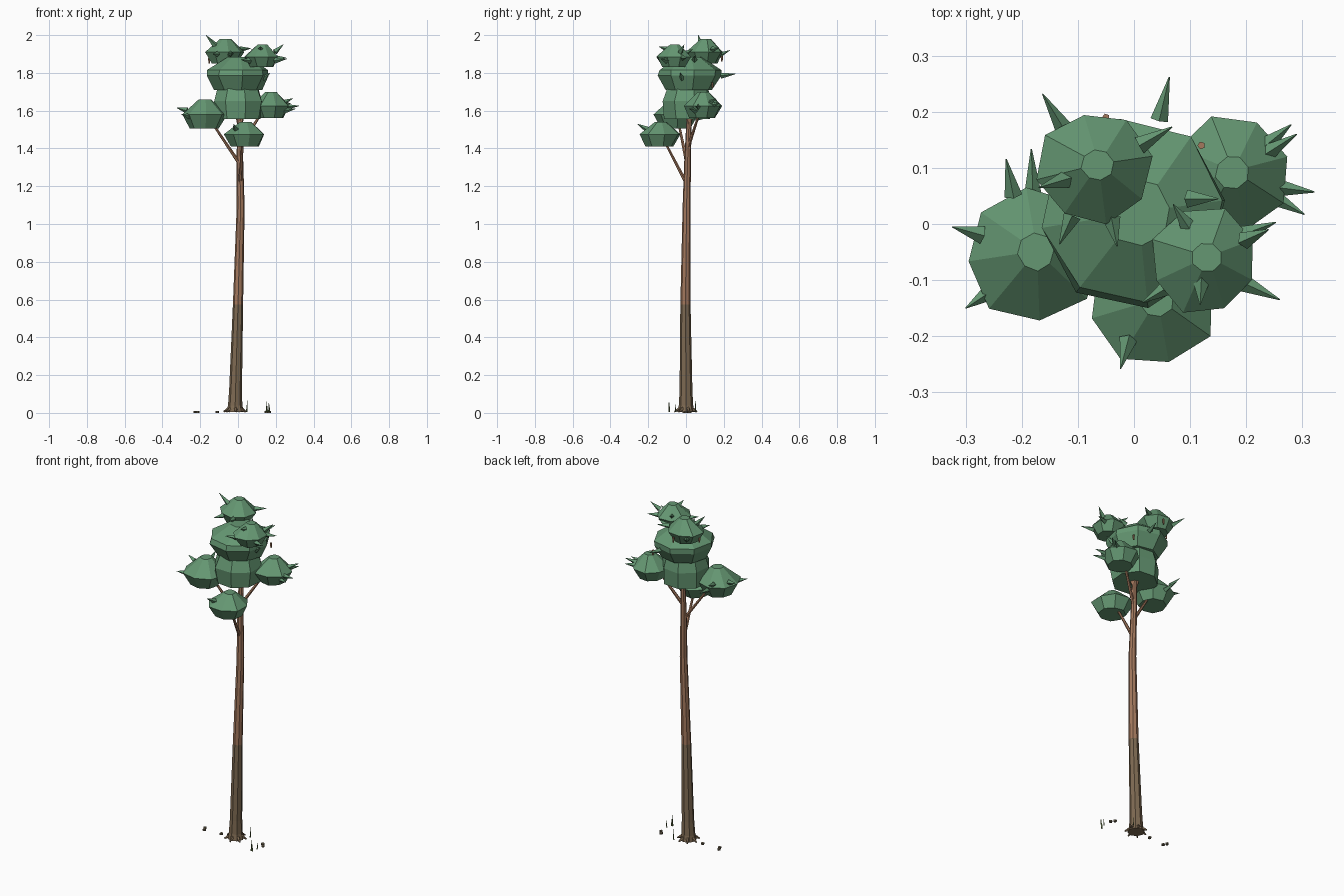
import bpy, bmesh, math, random
from mathutils import Vector

random.seed(4)


def mat(name, rgb):
    m = bpy.data.materials.new(name)
    m.diffuse_color = (*rgb, 1)
    return m


LEAF = mat("leaf_green", (0.13, 0.31, 0.17))
BARK_LOW = mat("bark_dark", (0.21, 0.145, 0.085))
BARK_UP = mat("bark_light", (0.37, 0.19, 0.11))
GRASS = mat("grass_green", (0.12, 0.17, 0.06))
STONE = mat("fallen_leaf", (0.16, 0.13, 0.08))


def loft(name, rings, sides, material, spin=0.0, jitter=0.0, axis=None):
    """Skin rings of (x, y, z, radius), capped at both ends."""
    bm = bmesh.new()
    q = Vector(axis).to_track_quat('Z', 'Y') if axis else None
    loops = []
    for x, y, z, r in rings:
        loop = []
        for i in range(sides):
            a = spin + math.tau * i / sides
            k = r * (1 + random.uniform(-jitter, jitter))
            v = Vector((k * math.cos(a), k * math.sin(a), 0))
            if q:
                v = q @ v
            loop.append(bm.verts.new(v + Vector((x, y, z))))
        loops.append(loop)
    for a, b in zip(loops, loops[1:]):
        for i in range(sides):
            j = (i + 1) % sides
            bm.faces.new((a[i], a[j], b[j], b[i]))
    bm.faces.new(loops[0][::-1])
    bm.faces.new(loops[-1])
    me = bpy.data.meshes.new(name)
    bm.to_mesh(me)
    bm.free()
    me.materials.append(material)
    ob = bpy.data.objects.new(name, me)
    bpy.context.collection.objects.link(ob)
    return ob


def limb(name, p, q, r0, r1, sides, material):
    d = Vector(q) - Vector(p)
    return loft(name, [(*p, r0), (*q, r1)], sides, material, axis=d)


# trunk: dark lower part, light upper part
loft("trunk_lower", [(-0.015, 0, 0.005, 0.046), (-0.015, 0, 0.04, 0.038),
                     (-0.013, 0, 0.12, 0.034), (0, -0.003, 0.575, 0.027)], 8, BARK_LOW)
loft("trunk_upper", [(0, -0.003, 0.575, 0.027), (0.014, 0.003, 1.09, 0.021),
                     (0.01, 0.008, 1.32, 0.018), (0.01, 0.018, 1.6, 0.013)], 8, BARK_UP)

# roots around the base
for i in range(7):
    a = math.tau * i / 7 + 0.3
    c, s = math.cos(a), math.sin(a)
    limb("root", (-0.015 + 0.028 * c, 0.028 * s, 0.025),
         (-0.015 + 0.062 * c, 0.062 * s, 0.006), 0.012, 0.004, 5, BARK_LOW)

# branches reaching the leaf clusters
for p, q in [((0.01, 0, 1.22), (0.025, -0.115, 1.44)),
             ((0.008, 0.005, 1.32), (-0.14, -0.04, 1.54)),
             ((0.01, 0.01, 1.40), (0.13, 0.075, 1.60)),
             ((0.01, 0.015, 1.50), (-0.06, 0.08, 1.86)),
             ((0.01, 0.015, 1.52), (0.11, -0.055, 1.85))]:
    limb("branch", p, q, 0.010, 0.006, 6, BARK_UP)


# leaf clusters: low faceted domes
def cluster(name, x, y, r, zb, zm, zt, spin):
    loft(name, [(x, y, zb, r * 0.66), (x, y, zm, r),
                (x + 0.005, y + 0.005, zt, r * 0.28)], 8, LEAF, spin, 0.06)


cluster("top_left_leaves", -0.07, 0.10, 0.102, 1.85, 1.91, 1.98, 0.2)
cluster("top_right_leaves", 0.125, -0.065, 0.096, 1.83, 1.885, 1.95, 0.4)
cluster("left_leaves", -0.18, -0.055, 0.118, 1.505, 1.58, 1.66, 0.1)
cluster("right_leaves", 0.17, 0.088, 0.107, 1.56, 1.625, 1.70, 0.3)
cluster("front_leaves", 0.035, -0.14, 0.112, 1.41, 1.475, 1.54, 0.25)
loft("upper_crown", [(0.0, 0.015, 1.71, 0.125), (0.0, 0.018, 1.785, 0.168),
                     (0.0, 0.018, 1.815, 0.165), (0.005, 0.02, 1.885, 0.06)],
     8, LEAF, 0.15, 0.04)
loft("lower_crown", [(0.0, 0.005, 1.555, 0.127), (0.0, 0.005, 1.65, 0.137),
                     (0.0, 0.01, 1.74, 0.105)], 8, LEAF, 0.3, 0.04)

# pointed leaf tufts: base point, tip point
TUFTS = [((-.12, .08, 1.945), (-.17, .065, 2.0)), ((-.125, .17, 1.89), (-.163, .232, 1.92)),
         ((.045, .185, 1.785), (.063, .262, 1.795)), ((.235, .14, 1.63), (.28, .177, 1.64)),
         ((.255, .065, 1.62), (.322, .057, 1.625)), ((.245, .05, 1.60), (.304, .017, 1.61)),
         ((.235, .125, 1.64), (.29, .16, 1.665)), ((.19, -.02, 1.88), (.253, .003, 1.88)),
         ((.195, -.105, 1.865), (.26, -.135, 1.875)), ((-.215, .05, 1.6), (-.228, .116, 1.62)),
         ((-.18, .05, 1.56), (-.183, .134, 1.57)), ((-.27, -.02, 1.6), (-.324, -.005, 1.615)),
         ((-.255, -.12, 1.57), (-.30, -.15, 1.58)), ((-.01, -.205, 1.5), (-.024, -.258, 1.53)),
         ((-.11, .015, 1.9), (-.133, -.036, 1.9)), ((-.04, .01, 1.9), (-.03, -.04, 1.91)),
         ((.01, .14, 1.925), (.068, .173, 1.93)), ((.095, .045, 1.87), (.15, .045, 1.89)),
         ((.10, -.01, 1.9), (.07, .035, 1.925)), ((.065, -.11, 1.865), (.015, -.14, 1.87)),
         ((.12, -.10, 1.925), (.118, -.143, 1.94)), ((.195, -.03, 1.91), (.24, -.01, 1.95)),
         ((.13, -.02, 1.77), (.17, -.03, 1.80))]
for p, q in TUFTS:
    limb("leaf_tuft", p, q, 0.016, 0.001, 4, LEAF)

# small cones hanging below the clusters
for x, y, z in [(-0.152, 0.09, 1.85), (-0.05, 0.19, 1.86), (0.12, 0.14, 1.72)]:
    limb("seed_cone", (x, y, z + 0.03), (x, y, z), 0.007, 0.004, 5, BARK_UP)

# grass blades
for x, y, h in [(0.15, -0.09, 0.07), (0.157, -0.088, 0.055), (0.165, -0.055, 0.045),
                (0.046, 0.05, 0.07)]:
    limb("grass_blade", (x, y, 0.005), (x + 0.004, y, h), 0.004, 0.0006, 4, GRASS)

# fallen leaves lying on the ground
for x, y in [(-0.225, 0.01), (-0.215, -0.01), (-0.11, 0.0), (0.165, 0.0), (0.15, 0.02)]:
    loft("fallen_leaf", [(x, y, 0.0, 0.010), (x, y, 0.009, 0.010)], 6, STONE)
